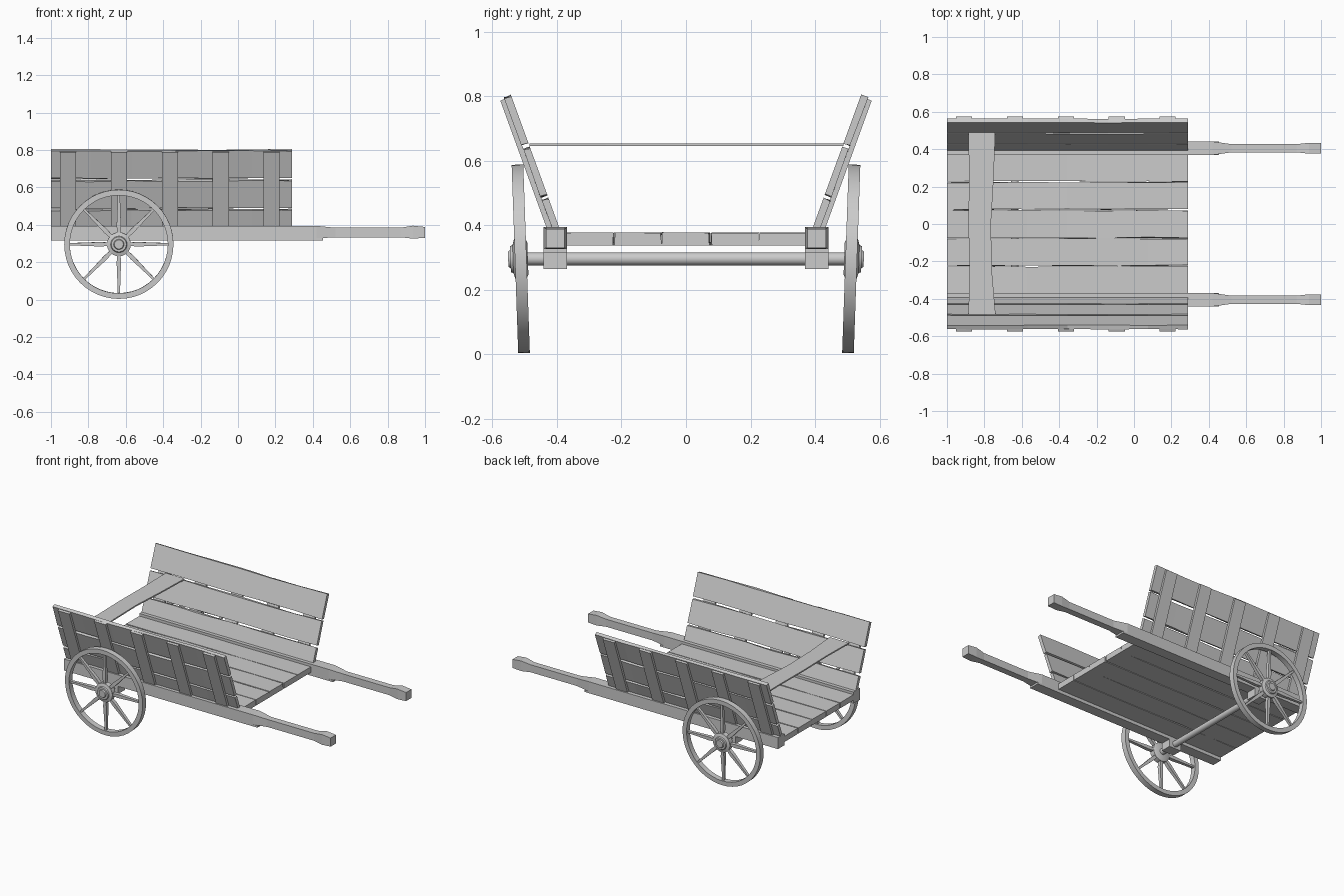
import bpy, bmesh, math, random
from mathutils import Vector, Matrix

random.seed(4)
if "Cube" in bpy.data.objects:
    bpy.data.objects.remove(bpy.data.objects["Cube"], do_unlink=True)

wood = bpy.data.materials.new("grey_wood")
wood.use_nodes = True
GREY = (0.6, 0.6, 0.6, 1)
wood.diffuse_color = GREY
wood.node_tree.nodes["Principled BSDF"].inputs["Base Color"].default_value = GREY

WHEEL_X, AXLE_Z = -0.637, 0.296
BED_BACK, BED_FRONT = -1.0, 0.29
TILT = math.radians(20)


def loft(bm, rings, closed=False):
    """Skin a list of point rings; cap the ends unless the loop is closed."""
    rows = [[bm.verts.new(p) for p in ring] for ring in rings]
    n = len(rows[0])
    pairs = list(zip(rows, rows[1:]))
    if closed:
        pairs.append((rows[-1], rows[0]))
    else:
        bm.faces.new(rows[0])
        bm.faces.new(rows[-1])
    for a, b in pairs:
        for i in range(n):
            j = (i + 1) % n
            bm.faces.new((a[i], a[j], b[j], b[i]))


def finish(name, bm, side=1, matrix=None, smooth=False):
    """Place the part, mirror it to its side and make it an object."""
    if matrix:
        bmesh.ops.transform(bm, matrix=matrix, verts=bm.verts)
    for v in bm.verts:
        v.co.y *= side
    bmesh.ops.recalc_face_normals(bm, faces=bm.faces)
    mesh = bpy.data.meshes.new(name)
    bm.to_mesh(mesh)
    bm.free()
    mesh.materials.append(wood)
    obj = bpy.data.objects.new(name, mesh)
    bpy.context.collection.objects.link(obj)
    if smooth:
        bpy.ops.object.select_all(action="DESELECT")
        obj.select_set(True)
        bpy.context.view_layer.objects.active = obj
        bpy.ops.object.shade_smooth_by_angle(angle=math.radians(40))


def rect(x, y0, y1, z0, z1):
    return [(x, y0, z0), (x, y1, z0), (x, y1, z1), (x, y0, z1)]


def box(name, x0, x1, y0, y1, z0, z1, side=1, matrix=None):
    bm = bmesh.new()
    loft(bm, [rect(x0, y0, y1, z0, z1), rect(x1, y0, y1, z0, z1)])
    finish(name, bm, side, matrix)


def plank(name, width0, width1, thickness, matrix, side=1, wobble=0.004):
    """Rough-sawn board along x, in a local frame of width y and depth z."""
    def w():
        return random.uniform(-wobble, wobble)
    bm = bmesh.new()
    steps = 6
    rings = []
    for i in range(steps + 1):
        x = BED_BACK + (BED_FRONT - BED_BACK) * i / steps
        rings.append([(x, width0 + w(), 0), (x, width1 + w(), 0),
                      (x, width1 + w(), thickness + w() / 2),
                      (x, width0 + w(), thickness + w() / 2)])
    loft(bm, rings)
    finish(name, bm, side, matrix)


def circle(radius, y, sides):
    return [(radius * math.cos(a), y, radius * math.sin(a))
            for a in (math.tau * i / sides for i in range(sides))]


# Floor boards
for i in range(5):
    y = -0.375 + 0.15 * i
    plank(f"floor_board_{i + 1}", y + 0.002, y + 0.148, 0.039,
          Matrix.Translation((0, 0, 0.338)), wobble=0.003)

# Leaning side frame: local y climbs the side, local z points outwards
climb = Vector((0, math.sin(TILT), math.cos(TILT)))
out = Vector((0, math.cos(TILT), -math.sin(TILT)))
lean = Matrix((Vector((1, 0, 0)), climb, out)).transposed().to_4x4()
lean = Matrix.Translation((0, 0.3925, 0.392)) @ lean

# Wheel frame, slightly cambered outwards at the top
camber = (Matrix.Translation((WHEEL_X, 0.512, AXLE_Z))
          @ Matrix.Rotation(math.radians(-2), 4, "X"))

for side, label in ((1, "left"), (-1, "right")):
    # Shaft with narrowed grip and flared handle end: x, half width, z range
    bm = bmesh.new()
    profile = [(-1.0, 0.036, 0.327, 0.394), (0.42, 0.036, 0.327, 0.394),
               (0.52, 0.022, 0.333, 0.384), (0.87, 0.022, 0.333, 0.384),
               (0.935, 0.029, 0.326, 0.395), (1.0, 0.029, 0.33, 0.388)]
    loft(bm, [rect(x, 0.405 - h, 0.405 + h, a, b) for x, h, a, b in profile])
    finish(f"{label}_shaft", bm, side)
    box(f"{label}_shaft_under_strip", -1.0, 0.455, 0.369, 0.441, 0.316, 0.328, side)
    box(f"{label}_axle_block", WHEEL_X - 0.045, WHEEL_X + 0.045,
        0.369, 0.441, 0.265, 0.317, side)

    # Side boards and the stakes behind them
    for i, (a, b) in enumerate(((0.0, 0.097), (0.11, 0.265), (0.28, 0.436))):
        plank(f"{label}_side_board_{i + 1}", a, b, 0.022, lean, side)
    for i in range(5):
        x = -0.908 + 0.272 * i
        box(f"{label}_stake_{i + 1}", x - 0.043, x + 0.043,
            0.0, 0.433, 0.021, 0.037, side, lean)

    # Wheel rim
    bm = bmesh.new()
    section = [(0.292, -0.018), (0.292, 0.018), (0.262, 0.018), (0.262, -0.018)]
    loft(bm, [circle(r, y, 48) for r, y in section], closed=True)
    finish(f"{label}_wheel_rim", bm, side, camber, smooth=True)

    # Tapered spokes: distance from the hub, half width, half depth
    bm = bmesh.new()
    spoke = [(0.03, 0.007, 0.011), (0.1, 0.012, 0.012),
             (0.17, 0.009, 0.01), (0.268, 0.006, 0.009)]
    for i in range(8):
        spin = Matrix.Rotation(math.tau * i / 8, 4, "Y")
        loft(bm, [[spin @ Vector(p) for p in
                   ((-h, -d, r), (h, -d, r), (h, d, r), (-h, d, r))]
                  for r, h, d in spoke])
    finish(f"{label}_wheel_spokes", bm, side, camber)

    # Stepped hub
    bm = bmesh.new()
    steps = [(0.05, -0.022), (0.064, -0.015), (0.064, 0.018), (0.044, 0.024),
             (0.04, 0.032), (0.028, 0.032), (0.024, 0.039)]
    loft(bm, [circle(r, y, 24) for r, y in steps])
    finish(f"{label}_wheel_hub", bm, side, camber, smooth=True)

# Axle
bm = bmesh.new()
loft(bm, [circle(0.02, -0.5, 20), circle(0.02, 0.5, 20)])
finish("axle", bm, matrix=Matrix.Translation((WHEEL_X, 0, AXLE_Z)), smooth=True)

# Thin brace board across the sides, waisted along its front edge: y, x range
bm = bmesh.new()
brace = [(-0.485, -0.885, -0.74), (-0.25, -0.88, -0.76), (0.0, -0.885, -0.765),
         (0.25, -0.882, -0.75), (0.488, -0.885, -0.742)]
loft(bm, [[(a, y, 0.645), (b, y, 0.645), (b, y, 0.654), (a, y, 0.654)]
          for y, a, b in brace])
finish("cross_brace", bm)
